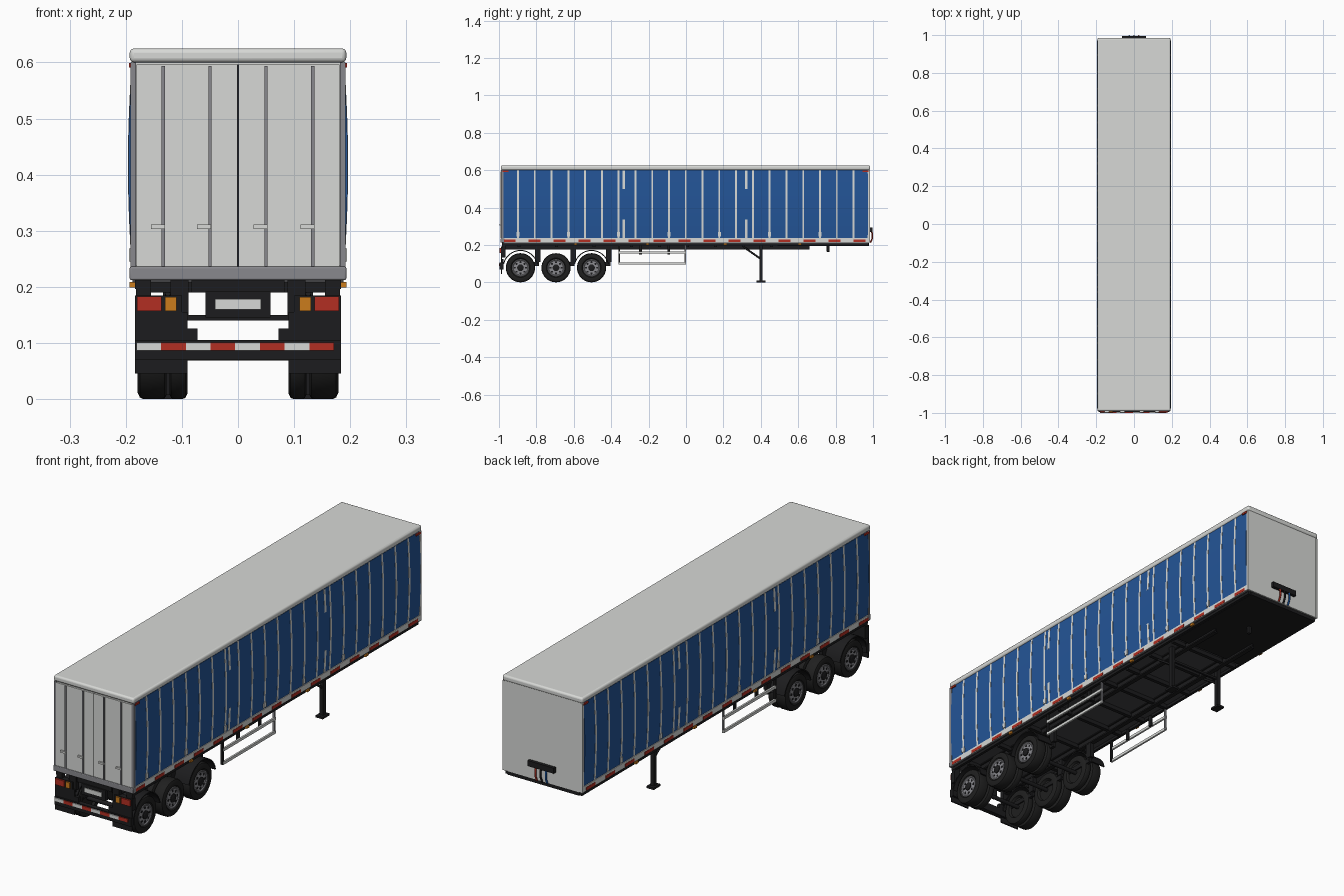
import bpy, bmesh, math
from mathutils import Matrix, Vector

if "Cube" in bpy.data.objects:
    bpy.data.objects.remove(bpy.data.objects["Cube"])


def mat(name, r, g, b):
    m = bpy.data.materials.new(name)
    m.diffuse_color = (r, g, b, 1)
    m.use_nodes = True
    m.node_tree.nodes["Principled BSDF"].inputs["Base Color"].default_value = m.diffuse_color
    return m


LIGHT = mat("light_grey", 0.68, 0.69, 0.67)
BLUE = mat("curtain_blue", 0.017, 0.09, 0.31)
BLACK = mat("chassis_black", 0.012, 0.012, 0.013)
DARK = mat("floor_dark_grey", 0.055, 0.055, 0.06)
STEEL = mat("steel_grey", 0.25, 0.25, 0.27)
RED = mat("red", 0.45, 0.028, 0.016)
AMBER = mat("amber", 0.6, 0.2, 0.012)
HOSE = mat("hose_blue", 0.01, 0.1, 0.4)
RUBBER = mat("tyre_rubber", 0.014, 0.014, 0.014)


def finish(name, bm, m, smooth=False, bevel=0):
    bmesh.ops.recalc_face_normals(bm, faces=bm.faces)
    me = bpy.data.meshes.new(name)
    bm.to_mesh(me)
    bm.free()
    me.materials.append(m)
    ob = bpy.data.objects.new(name, me)
    bpy.context.collection.objects.link(ob)
    if bevel:
        mod = ob.modifiers.new("bevel", 'BEVEL')
        mod.width, mod.segments = bevel, 3
    if smooth:
        bpy.context.view_layer.objects.active = ob
        bpy.ops.object.select_all(action='DESELECT')
        ob.select_set(True)
        bpy.ops.object.shade_smooth_by_angle(angle=math.radians(35))
    return ob


def boxes(name, m, items, mirror=False, bevel=0):
    """Each item is x0, x1, y0, y1, z0, z1."""
    bm = bmesh.new()
    for x0, x1, y0, y1, z0, z1 in items:
        for s in ((1, -1) if mirror else (1,)):
            c = Vector((s * (x0 + x1) / 2, (y0 + y1) / 2, (z0 + z1) / 2))
            size = Matrix.Diagonal((x1 - x0, y1 - y0, z1 - z0, 1))
            bmesh.ops.create_cube(bm, size=1, matrix=Matrix.Translation(c) @ size)
    return finish(name, bm, m, bevel > 0, bevel)


def curtain(name, m, spans, off):
    """Bulging side sheets; each span is y0, y1, z0, z1."""
    bm = bmesh.new()
    for y0, y1, z0, z1 in spans:
        for s in (1, -1):
            ring = [(0.184, z1), (0.184, z0)]
            for i in range(13):
                z = z0 + (z1 - z0) * i / 12
                ring.append((0.189 + off + 0.0065 * math.sin(math.pi * (z - 0.235) / 0.365), z))
            f = bm.faces.new([bm.verts.new((s * x, y0, z)) for x, z in ring])
            ext = bmesh.ops.extrude_face_region(bm, geom=[f])["geom"]
            vs = [v for v in ext if isinstance(v, bmesh.types.BMVert)]
            bmesh.ops.translate(bm, verts=vs, vec=(0, y1 - y0, 0))
            bm.faces.new([v for v in reversed(f.verts)]) if not f.is_valid else None
    return finish(name, bm, m, True)


def lathe(name, m, profile, centres, steps=32):
    """Spin (x, radius) points round the axle line, on both sides."""
    bm = bmesh.new()
    for y, z in centres:
        for s in (1, -1):
            rings = [[bm.verts.new((s * x, y + r * math.cos(a), z + r * math.sin(a)))
                      for a in (2 * math.pi * k / steps for k in range(steps))] for x, r in profile]
            for a, b in zip(rings, rings[1:]):
                for k in range(steps):
                    n = (k + 1) % steps
                    bm.faces.new((a[k], a[n], b[n], b[k]))
            bm.faces.new(rings[0])
            bm.faces.new(rings[-1])
    return finish(name, bm, m, True)


def tube(name, m, pts, radius):
    cu = bpy.data.curves.new(name, 'CURVE')
    cu.dimensions = '3D'
    cu.bevel_depth, cu.bevel_resolution, cu.use_fill_caps = radius, 2, True
    sp = cu.splines.new('POLY')
    sp.points.add(len(pts) - 1)
    for p, co in zip(sp.points, pts):
        p.co = (*co, 1)
    cu.materials.append(m)
    bpy.context.collection.objects.link(bpy.data.objects.new(name, cu))


# Body shell, roof and floor
boxes("body_core", LIGHT, [(-0.186, 0.186, -0.98, 0.978, 0.215, 0.605)])
boxes("roof", LIGHT, [(-0.193, 0.193, -0.99, 0.985, 0.6, 0.625)], bevel=0.008)
boxes("floor", DARK, [(-0.188, 0.188, -0.975, 0.975, 0.208, 0.216)])
boxes("front_wall", LIGHT, [(-0.19, 0.19, 0.97, 0.982, 0.212, 0.602)])
boxes("corner_posts", STEEL, [(0.182, 0.192, -0.988, -0.976, 0.212, 0.6)], True)
boxes("front_posts", LIGHT, [(0.182, 0.192, 0.972, 0.983, 0.212, 0.6)], True)
boxes("rear_sill", STEEL, [(-0.193, 0.193, -0.992, -0.97, 0.212, 0.236)], bevel=0.003)

# Side curtains with straps, buckles and lower rail
PITCH = 0.0897
strap_y = [-0.988 + PITCH * i for i in range(1, 22)]
curtain("side_curtains", BLUE, [(-0.976, 0.972, 0.235, 0.6)], 0)
straps = [(y - 0.005, y + 0.005, 0.236, 0.6) for y in strap_y]
for y in (-0.333, 0.322):
    straps += [(y - 0.006, y + 0.006, 0.236, 0.335), (y - 0.006, y + 0.006, 0.5, 0.598)]
curtain("curtain_straps", LIGHT, straps, 0.0008)
boxes("strap_buckles", LIGHT, [(0.188, 0.194, y - 0.008, y + 0.008, 0.245, 0.268) for y in strap_y[::3]], True)
boxes("side_rail", LIGHT, [(0.18, 0.192, -0.985, 0.982, 0.213, 0.238)], True)
boxes("side_tape", RED, [(0.19, 0.193, -0.976 + 0.1336 * i, -0.912 + 0.1336 * i, 0.215, 0.229)
                         for i in range(15)], True)
boxes("top_corner_markers", RED, [(0.189, 0.1945, y, y + 0.03, 0.591, 0.599) for y in (-0.98, 0.945)], True)
boxes("side_markers", AMBER, [(0.183, 0.193, y, y + 0.018, 0.199, 0.209) for y in (-0.6, -0.215, 0.2, 0.6)], True)

# Rear doors with locking rods and handles
boxes("rear_doors", LIGHT, [(0.001, 0.181, -0.988, -0.975, 0.236, 0.596)], True)
boxes("door_gap", BLACK, [(-0.0015, 0.0015, -0.989, -0.98, 0.236, 0.596)])
boxes("door_rods", STEEL, [(x - 0.003, x + 0.003, -0.993, -0.986, 0.236, 0.594) for x in (0.05, 0.133)], True)
boxes("door_handles", LIGHT, [(x, x + 0.025, -0.997, -0.99, 0.303, 0.311)
                              for x in (-0.155, -0.073, 0.028, 0.111)])

# Chassis rails, crossmembers and coupling plate
boxes("chassis_rails", BLACK, [(0.092, 0.112, -0.985, 0.66, 0.176, 0.182), (0.099, 0.105, -0.985, 0.66, 0.18, 0.206),
                               (0.092, 0.112, -0.985, 0.66, 0.204, 0.21)], True)
boxes("outer_rails", BLACK, [(0.172, 0.184, -0.985, 0.975, 0.196, 0.214)], True)
boxes("crossmembers", BLACK, [(-0.17, 0.17, y, y + 0.016, 0.19, 0.209)
                              for y in (-0.9, -0.7, -0.5, -0.3, -0.15, 0.0, 0.15, 0.3, 0.45)])
boxes("coupling_plate", BLACK, [(-0.172, 0.172, 0.49, 0.978, 0.195, 0.21)])
boxes("kingpin", BLACK, [(-0.008, 0.008, 0.752, 0.768, 0.163, 0.2)], bevel=0.003)

# Wheels on three axles
axle_y = (-0.885, -0.695, -0.505)
R = 0.078
hubs = [(y, R) for y in axle_y]
lathe("outer_tyres", RUBBER, [(0.135, 0.044), (0.127, 0.05), (0.127, 0.07), (0.131, 0.077), (0.136, R), (0.169, R),
                              (0.175, 0.075), (0.179, 0.066), (0.178, 0.052), (0.172, 0.045)], hubs)
lathe("inner_tyres", RUBBER, [(0.1, 0.044), (0.091, 0.05), (0.09, 0.068), (0.094, 0.076), (0.099, R),
                              (0.114, R), (0.119, 0.076), (0.122, 0.07), (0.122, 0.044)], hubs)
lathe("wheel_rims", STEEL, [(0.165, 0.046), (0.176, 0.046), (0.176, 0.042), (0.173, 0.038), (0.174, 0.018)], hubs)
lathe("hub_caps", BLACK, [(0.16, 0.018), (0.178, 0.018), (0.181, 0.012)], hubs, 16)
lathe("rim_holes", BLACK, [(0.17, 0.0055), (0.1745, 0.0055)],
      [(y + 0.03 * math.cos(k * math.pi / 4), R + 0.03 * math.sin(k * math.pi / 4))
       for y in axle_y for k in range(8)], 10)
lathe("axles", BLACK, [(0.0, 0.009), (0.1, 0.009)], hubs, 12)
boxes("suspension_hangers", BLACK, [(0.093, 0.111, y + 0.078, y + 0.108, 0.11, 0.18) for y in axle_y]
      + [(0.094, 0.108, y - 0.04, y + 0.1, 0.088, 0.108) for y in axle_y], True)

# Curved mudguards over the first and last axle
bm = bmesh.new()
for y in (axle_y[0], axle_y[2]):
    for s in (1, -1):
        rows = []
        for k in range(17):
            a = math.radians(12 + 156 * k / 16)
            rows.append([bm.verts.new((s * x, y + r * math.cos(a), R + r * math.sin(a)))
                         for x, r in ((0.092, 0.09), (0.183, 0.09), (0.183, 0.095), (0.092, 0.095))])
        for a, b in zip(rows, rows[1:]):
            for k in range(4):
                bm.faces.new((a[k], a[k - 1], b[k - 1], b[k]))
        bm.faces.new(rows[0])
        bm.faces.new(rows[-1])
finish("mudguards", bm, BLACK, True)

# Rear end: flaps, lamp brackets, lamps, plate and bumper
boxes("mud_flaps", BLACK, [(0.09, 0.184, -0.99, -0.984, 0.046, 0.155)], True)
boxes("lamp_brackets", BLACK, [(0.1, 0.184, -0.99, -0.965, 0.134, 0.185), (0.088, 0.12, -0.985, -0.965, 0.15, 0.212),
                               (0.155, 0.182, -0.985, -0.965, 0.18, 0.212), (0.072, 0.095, -0.99, -0.975, 0.1, 0.126)], True)
boxes("rear_beam", BLACK, [(-0.083, 0.083, -0.985, -0.965, 0.19, 0.213)])
boxes("red_lamps", RED, [(0.136, 0.18, -0.997, -0.985, 0.157, 0.183)], True)
boxes("amber_lamps", AMBER, [(0.11, 0.13, -0.997, -0.985, 0.157, 0.182)], True)
boxes("plate_holder", BLACK, [(-0.058, 0.058, -0.99, -0.975, 0.145, 0.192)])
boxes("blank_plate", LIGHT, [(-0.041, 0.041, -0.993, -0.988, 0.16, 0.178)])
boxes("bumper", BLACK, [(-0.184, 0.184, -0.996, -0.975, 0.07, 0.105)])
for start, m, label in ((0, LIGHT, "bumper_light_tape"), (1, RED, "bumper_red_tape")):
    boxes(label, m, [(-0.181 + 0.044 * i, -0.137 + 0.044 * i, -1.0, -0.994, 0.087, 0.101)
                     for i in range(start, 8, 2)])

# Landing legs with feet and braces
boxes("landing_legs", BLACK, [(0.116, 0.134, 0.392, 0.41, 0.005, 0.21), (0.108, 0.142, 0.378, 0.424, 0, 0.009)], True)
boxes("leg_crossbar", BLACK, [(-0.12, 0.12, 0.396, 0.406, 0.14, 0.15)])
for s, side in ((1, "right"), (-1, "left")):
    tube("leg_brace_" + side, BLACK, [(s * 0.125, 0.31, 0.188), (s * 0.125, 0.4, 0.125)], 0.005)

# Side underrun guards
boxes("side_guard_rails", LIGHT, [(0.174, 0.182, -0.36, 0.0, z, z + 0.012) for z in (0.095, 0.153)], True)
boxes("side_guard_posts", STEEL, [(0.172, 0.18, -0.008, 0.0, 0.095, 0.2)], True)
boxes("side_guard_brackets", BLACK, [(0.17, 0.18, -0.362, -0.354, 0.095, 0.2),
                                     (0.165, 0.173, -0.25, -0.235, 0.15, 0.2),
                                     (0.165, 0.173, -0.1, -0.085, 0.15, 0.2)], True)

# Coupling box and hoses on the front wall
boxes("coupling_box", BLACK, [(-0.063, 0.063, 0.98, 0.996, 0.268, 0.292)])
for x, m, label in ((-0.025, HOSE, "blue_hose"), (0, BLACK, "black_hose"), (0.025, RED, "red_hose")):
    tube(label, m, [(x, 0.989, 0.275), (x, 0.996, 0.262), (x, 0.996, 0.235), (x, 0.986, 0.212)], 0.004)
